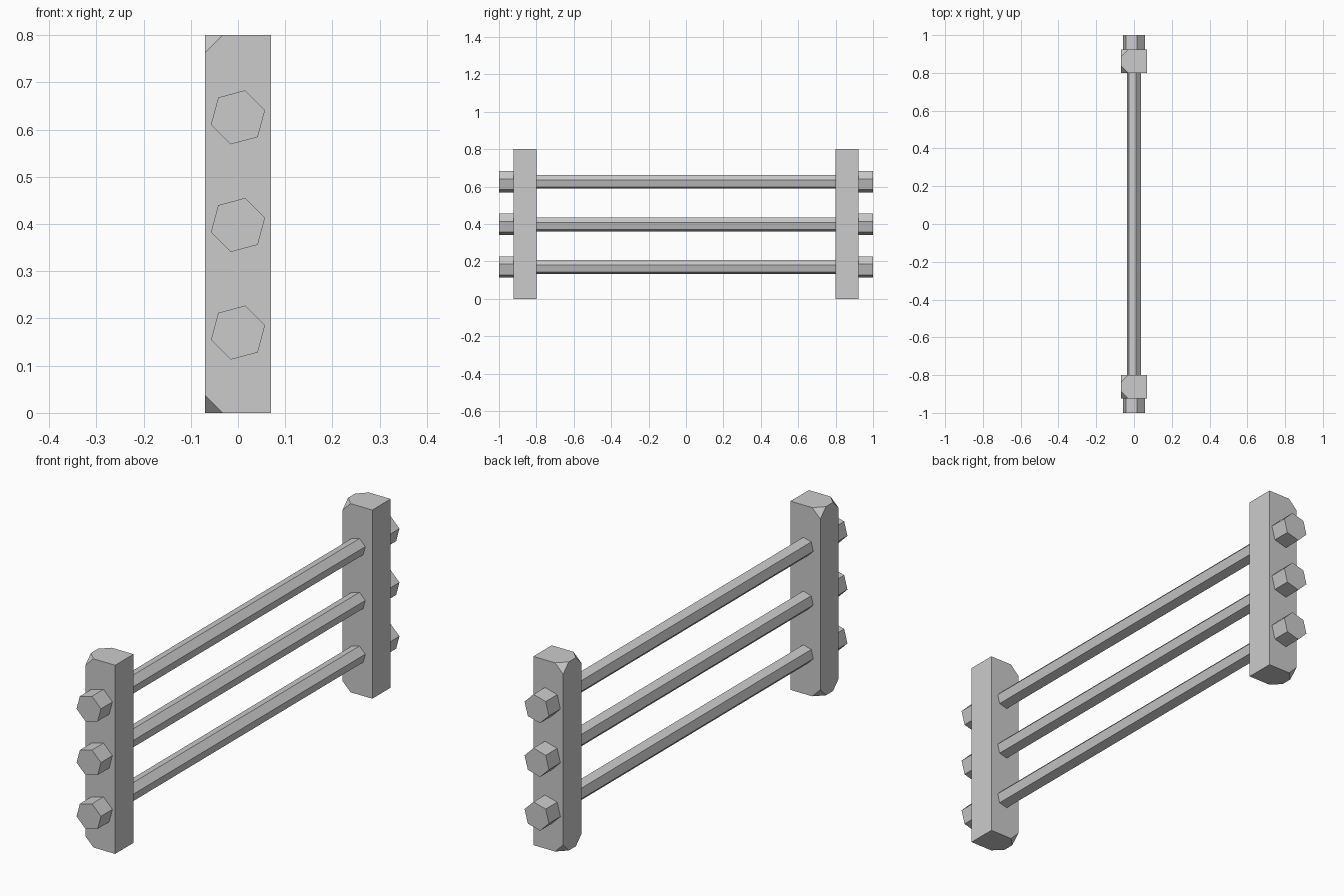
import bpy, bmesh, math
from mathutils import Vector

if "Cube" in bpy.data.objects:
    bpy.data.objects.remove(bpy.data.objects["Cube"])

POST_IN, POST_OUT = 0.80, 0.923
HALF_W, HEIGHT, CUT = 0.07, 0.80, 0.038


def finish(name, bm):
    bmesh.ops.recalc_face_normals(bm, faces=bm.faces)
    mesh = bpy.data.meshes.new(name)
    bm.to_mesh(mesh)
    bm.free()
    obj = bpy.data.objects.new(name, mesh)
    bpy.context.collection.objects.link(obj)


def post(name, y0, y1):
    # Upright block whose four -x corners are clipped off
    bm = bmesh.new()
    pts = []
    for x in (-HALF_W, HALF_W):
        for y, sy in ((y0, 1), (y1, -1)):
            for z, sz in ((0, 1), (HEIGHT, -1)):
                if x > 0:
                    pts.append((x, y, z))
                else:
                    pts += [(x + CUT, y, z), (x, y + sy * CUT, z), (x, y, z + sz * CUT)]
    for p in pts:
        bm.verts.new(p)
    bmesh.ops.convex_hull(bm, input=bm.verts[:])
    bmesh.ops.dissolve_limit(bm, angle_limit=0.01, verts=bm.verts[:], edges=bm.edges[:])
    finish(name, bm)


def hex_bar(name, radius, y0, y1, z):
    # Six-sided bar along y, turned by 15 degrees
    bm = bmesh.new()
    ring = []
    for i in range(6):
        a = math.radians(15 + 60 * i)
        ring.append(bm.verts.new((radius * math.cos(a), y0, z + radius * math.sin(a))))
    face = bm.faces.new(ring)
    ext = bmesh.ops.extrude_face_region(bm, geom=[face], use_keep_orig=True)
    moved = [g for g in ext["geom"] if isinstance(g, bmesh.types.BMVert)]
    bmesh.ops.translate(bm, verts=moved, vec=Vector((0, y1 - y0, 0)))
    finish(name, bm)


# End posts
post("front_post", -POST_OUT, -POST_IN)
post("back_post", POST_IN, POST_OUT)

# Rails with wider end caps outside the posts
for label, z in (("lower", 0.17), ("middle", 0.398), ("upper", 0.626)):
    hex_bar(label + "_rail", 0.0385, -POST_IN - 0.005, POST_IN + 0.005, z)
    hex_bar(label + "_front_cap", 0.0592, -1.0, -POST_OUT + 0.005, z)
    hex_bar(label + "_back_cap", 0.0592, POST_OUT - 0.005, 1.0, z)
